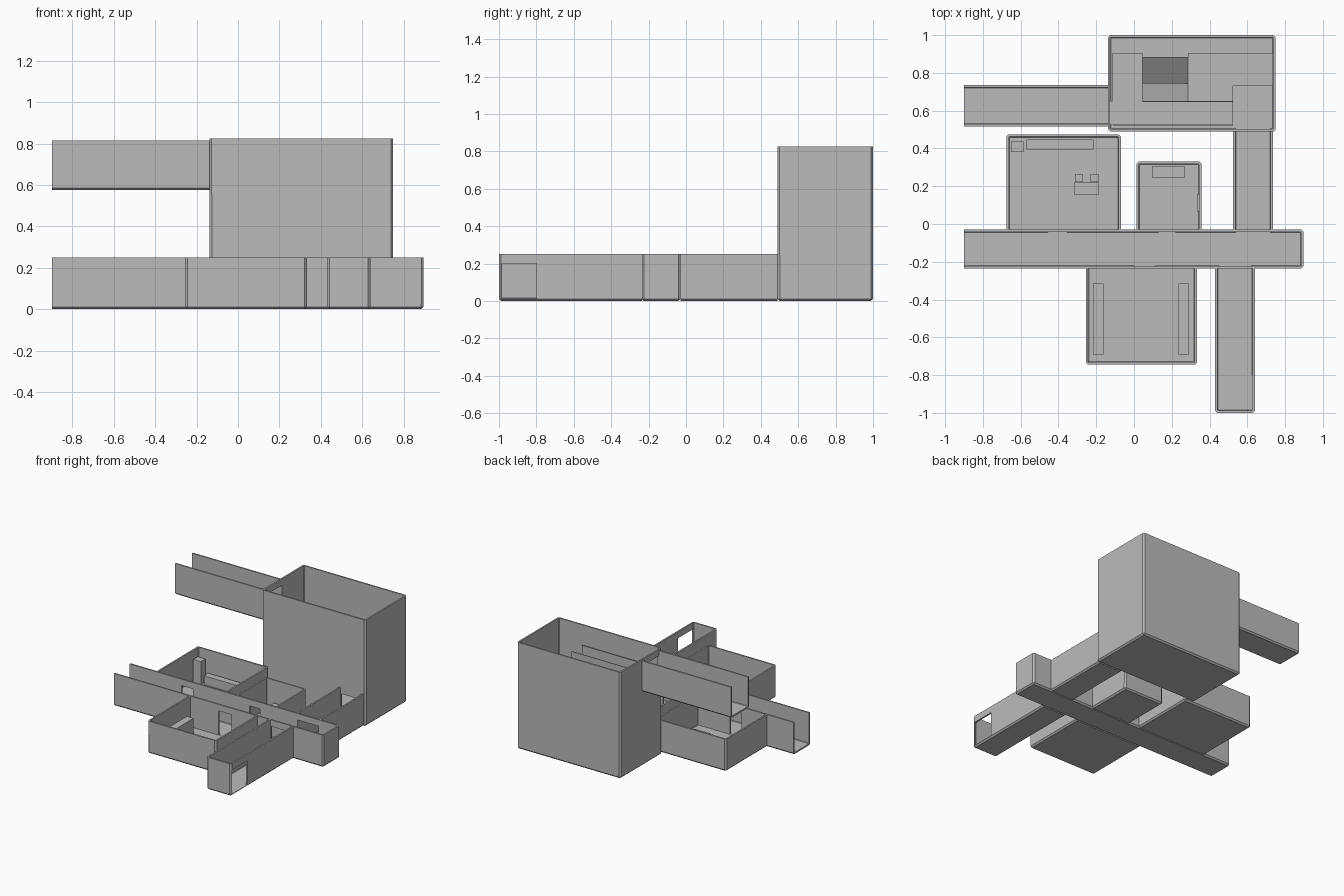
import bpy, bmesh
from mathutils import Vector

if "Cube" in bpy.data.objects:
    bpy.data.objects.remove(bpy.data.objects["Cube"], do_unlink=True)

T = 0.012  # wall thickness

grey = bpy.data.materials.new("plain grey")
grey.use_nodes = True
grey.diffuse_color = (0.5, 0.5, 0.5, 1)
grey.node_tree.nodes["Principled BSDF"].inputs["Base Color"].default_value = (0.5, 0.5, 0.5, 1)

SIDES = {"-x": (-1, 0, 0), "+x": (1, 0, 0), "-y": (0, -1, 0), "+y": (0, 1, 0), "top": (0, 0, 1)}


def add_object(name, bm):
    mesh = bpy.data.meshes.new(name)
    bm.to_mesh(mesh)
    bm.free()
    obj = bpy.data.objects.new(name, mesh)
    bpy.context.collection.objects.link(obj)
    mesh.materials.append(grey)
    return obj


def box_bmesh(x, y, z):
    bm = bmesh.new()
    bmesh.ops.create_cube(bm, size=1)
    for v in bm.verts:
        v.co = [r[0] if c < 0 else r[1] for c, r in zip(v.co, (x, y, z))]
    return bm


def box(name, x, y, z):
    return add_object(name, box_bmesh(x, y, z))


def apply(obj, mod):
    with bpy.context.temp_override(object=obj, active_object=obj, selected_objects=[obj]):
        bpy.ops.object.modifier_apply(modifier=mod.name)


def space(name, x, y, z, open_sides=(), doors=()):
    """Open-topped shell given by its outer extents, with doorways cut through."""
    def inset(r, low, high):
        return (r[0] + (0 if low in open_sides else T), r[1] - (0 if high in open_sides else T))
    bm = box_bmesh(inset(x, "-x", "+x"), inset(y, "-y", "+y"), (z[0] + T, z[1]))
    missing = [Vector(SIDES[s]) for s in (*open_sides, "top")]
    bm.normal_update()
    gone = [f for f in bm.faces if any(f.normal.dot(m) > 0.9 for m in missing)]
    bmesh.ops.delete(bm, geom=gone, context="FACES")
    corners = [e for e in bm.edges if len(e.link_faces) == 2]
    bmesh.ops.bevel(bm, geom=corners, offset=0.004, segments=1, affect="EDGES")
    obj = add_object(name, bm)
    shell = obj.modifiers.new("walls", "SOLIDIFY")
    shell.thickness = T
    shell.offset = 1
    shell.use_even_offset = True
    apply(obj, shell)
    for door in doors:
        cutter = box("door_cutter", *door)
        cutter.hide_render = True
        cut = obj.modifiers.new("door", "BOOLEAN")
        cut.operation = "DIFFERENCE"
        cut.solver = "EXACT"
        cut.object = cutter
        apply(obj, cut)
        bpy.data.objects.remove(cutter, do_unlink=True)
    return obj


def ramp(name, x, y, z_left, z_right):
    """Sloping slab between two heights."""
    bm = box_bmesh(x, y, (-0.02, 0))
    for v in bm.verts:
        v.co.z += z_left if v.co.x == min(w.co.x for w in bm.verts) else z_right
    return add_object(name, bm)


LOW = (0, 0.25)
DOOR = (0.013, 0.2)
FRONT_WALL = (-0.26, -0.21)
BACK_WALL = (-0.06, -0.01)

# Corridors
space("main_corridor", (-0.9, 0.897), (-0.236, -0.03), LOW, ["-x"], [
    ((-0.455, -0.355), BACK_WALL, DOOR),
    ((0.13, 0.22), BACK_WALL, DOOR),
    ((0.54, 0.72), BACK_WALL, DOOR),
    ((0, 0.11), FRONT_WALL, DOOR),
    ((0.45, 0.62), FRONT_WALL, DOOR)])
space("front_corridor", (0.43, 0.64), (-1, -0.236), LOW, ["+y"],
      [((0.61, 0.67), (-0.985, -0.8), DOOR)])
space("back_corridor", (0.525, 0.735), (-0.03, 0.49), LOW, ["-y", "+y"])
space("upper_corridor", (-0.9, -0.138), (0.515, 0.735), (0.575, 0.815), ["-x", "+x"])

# Rooms
space("side_room", (-0.675, -0.07), (-0.03, 0.475), LOW, ["-y"])
space("small_room", (0.012, 0.357), (-0.03, 0.33), LOW, ["-y"])
space("front_room", (-0.255, 0.333), (-0.745, -0.236), LOW, ["+y"])
space("tower", (-0.138, 0.75), (0.49, 1), (0, 0.825), (), [
    ((0.54, 0.72), (0.47, 0.52), DOOR),
    ((-0.16, -0.11), (0.53, 0.72), (0.588, 0.775))])

# Furniture
box("cabinet", (-0.65, -0.585), (0.38, 0.437), (T, 0.19))
box("counter", (-0.57, -0.215), (0.395, 0.447), (T, 0.08))
box("desk", (-0.317, -0.185), (0.155, 0.22), (T, 0.08))
for side, left in (("left", -0.312), ("right", -0.23)):
    box(side + "_stool", (left, left + 0.043), (0.222, 0.265), (T, 0.055))
box("small_room_bench", (0.095, 0.27), (0.245, 0.305), (T, 0.08))
box("wall_panel", (0.333, 0.346), (0.065, 0.155), (0.08, 0.17))
for side, left in (("left", -0.218), ("right", 0.235)):
    box(side + "_bench", (left, left + 0.057), (-0.69, -0.315), (T, 0.13))

# Walkway, landings and ramps inside the tower
box("walkway", (-0.127, 0.525), (0.525, 0.65), (0.572, 0.585))
box("walkway_front_rail", (-0.11, 0.525), (0.522, 0.527), (0.585, 0.68))
box("walkway_back_rail", (0.045, 0.525), (0.647, 0.652), (0.585, 0.68))
box("upper_landing", (-0.115, 0.045), (0.65, 0.905), (0.565, 0.585))
ramp("upper_ramp", (0.045, 0.285), (0.745, 0.885), 0.585, 0.3)
box("lower_landing", (0.285, 0.735), (0.73, 0.905), (0.28, 0.3))
box("lower_landing_side", (0.285, 0.525), (0.65, 0.73), (0.28, 0.3))
ramp("lower_ramp", (0.045, 0.285), (0.65, 0.745), 0.03, 0.3)
